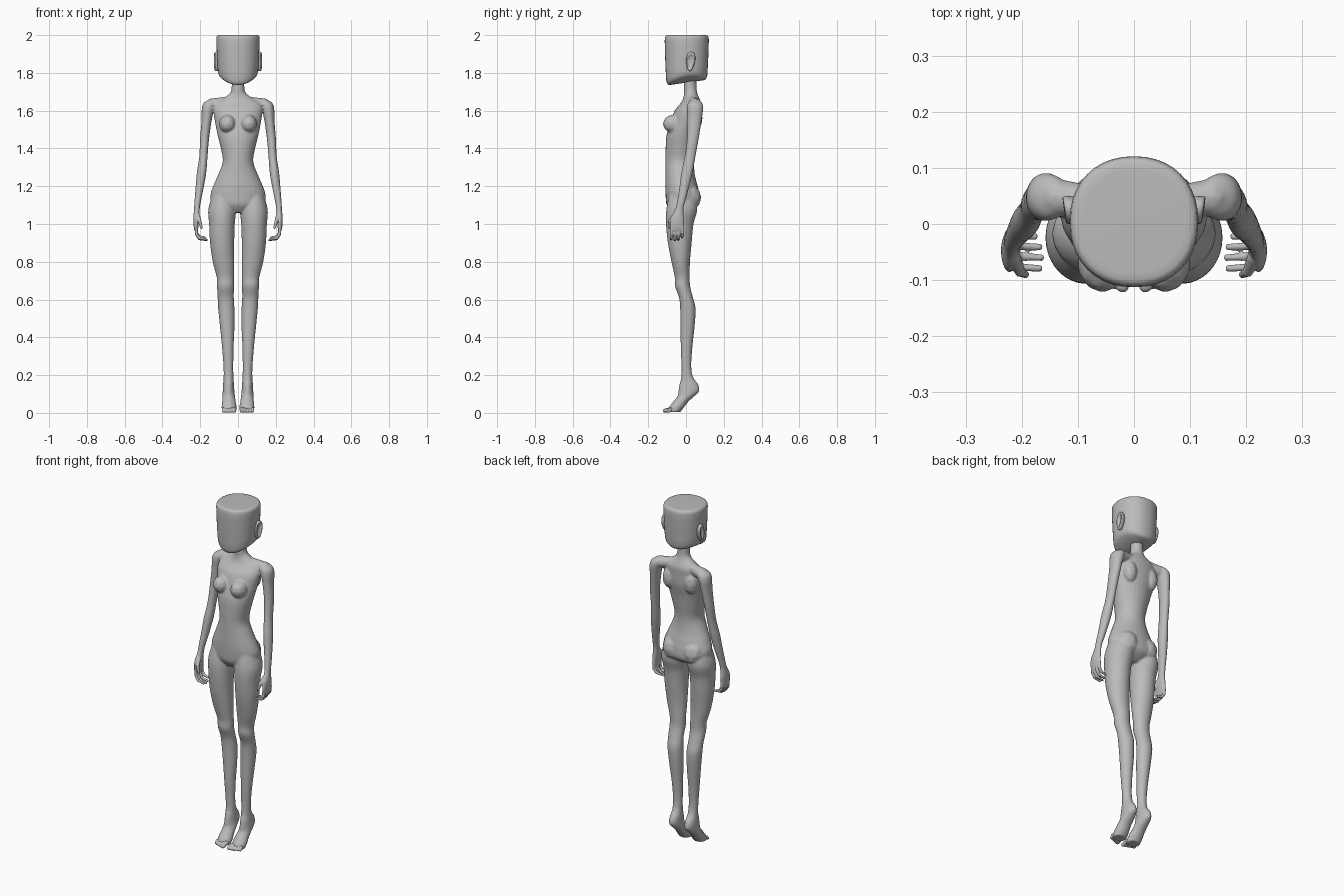
import bpy, bmesh, math
from mathutils import Vector, Matrix

old = bpy.data.objects.get("Cube")
if old:
    bpy.data.objects.remove(old, do_unlink=True)

grey = bpy.data.materials.new("plain grey")
grey.use_nodes = True
grey.diffuse_color = (0.5, 0.5, 0.5, 1)
grey.node_tree.nodes["Principled BSDF"].inputs["Base Color"].default_value = (0.5, 0.5, 0.5, 1)


def skin(bm, loops):
    """Join closed point loops into a capped tube."""
    rows = [[bm.verts.new(p) for p in loop] for loop in loops]
    n = len(rows[0])
    for a, b in zip(rows, rows[1:]):
        for i in range(n):
            j = (i + 1) % n
            bm.faces.new((a[i], a[j], b[j], b[i]))
    bm.faces.new(rows[0][::-1])
    bm.faces.new(rows[-1])


def loft(bm, rings, side=1, steps=4, n=28):
    """Smooth limb through level ellipses given as (x, y, z, rx, ry)."""
    pts = [rings[0]] + list(rings) + [rings[-1]]
    path = []
    for a, b, c, d in zip(pts, pts[1:], pts[2:], pts[3:]):
        for k in range(steps):
            t = k / steps
            path.append([q + t / 2 * (r - p + t * (2 * p - 5 * q + 4 * r - s + t * (3 * (q - r) + s - p)))
                         for p, q, r, s in zip(a, b, c, d)])
    path.append(rings[-1])
    turn = [math.tau * i / n for i in range(n)]
    skin(bm, [[(side * (x + rx * math.cos(a)), y + ry * math.sin(a), z) for a in turn]
              for x, y, z, rx, ry in path])


def blob(bm, loc, size, side=1):
    m = Matrix.Translation((side * loc[0], loc[1], loc[2])) @ Matrix.Diagonal((*size, 1))
    bmesh.ops.create_icosphere(bm, subdivisions=2, radius=1, matrix=m)


def chain(bm, points, r0, r1, side=1, steps=6):
    """Rounded tapering rod along a polyline."""
    pts = [Vector(p) for p in points]
    total = (len(pts) - 1) * steps
    for k in range(total + 1):
        i = min(k // steps, len(pts) - 2)
        r = r0 + (r1 - r0) * k / total
        blob(bm, pts[i].lerp(pts[i + 1], k / steps - i), (r, r, r), side)


def finish(bm, name, voxel=0, smooth=0):
    bmesh.ops.recalc_face_normals(bm, faces=bm.faces)
    mesh = bpy.data.meshes.new(name)
    bm.to_mesh(mesh)
    bm.free()
    mesh.materials.append(grey)
    mesh.shade_smooth()
    ob = bpy.data.objects.new(name, mesh)
    bpy.context.collection.objects.link(ob)
    if voxel:
        mod = ob.modifiers.new("merge", 'REMESH')
        mod.mode = 'VOXEL'
        mod.voxel_size = voxel
        mod.use_smooth_shade = True
        mod = ob.modifiers.new("soften", 'SMOOTH')
        mod.factor = 0.5
        mod.iterations = smooth
    return ob


# Torso and neck
body = bmesh.new()
loft(body, [(0, -.03, 1.06, .05, .045), (0, -.017, 1.10, .13, .085), (0, -.018, 1.15, .146, .09),
            (0, -.024, 1.2, .132, .086), (0, -.031, 1.26, .106, .078), (0, -.033, 1.33, .081, .076),
            (0, -.028, 1.4, .091, .08), (0, -.02, 1.47, .108, .083), (0, -.002, 1.54, .122, .08),
            (0, .01, 1.6, .13, .07), (0, .026, 1.64, .118, .054), (0, .028, 1.665, .08, .043),
            (0, .025, 1.69, .045, .036), (0, .022, 1.72, .034, .034), (0, .022, 1.79, .034, .033)])

for side in (1, -1):
    # Chest, shoulder blades and seat
    blob(body, (.056, -.067, 1.53), (.046, .056, .05), side)
    blob(body, (.07, .05, 1.56), (.04, .038, .065), side)
    blob(body, (.064, .012, 1.14), (.066, .069, .075), side)
    chain(body, [(.05, .035, 1.647), (.138, .048, 1.632)], .03, .034, side)
    # Arm
    loft(body, [(.135, .048, 1.66, .015, .02), (.148, .048, 1.64, .034, .038),
                (.158, .048, 1.61, .034, .043), (.166, .045, 1.55, .027, .038),
                (.177, .036, 1.45, .024, .031), (.183, .022, 1.36, .022, .029),
                (.193, .005, 1.27, .025, .03), (.205, -.012, 1.18, .021, .025),
                (.216, -.03, 1.1, .016, .021), (.217, -.034, 1.075, .015, .021)], side)
    # Leg and raised foot
    loft(body, [(.08, -.02, 1.17, .05, .065), (.084, -.022, 1.08, .073, .082),
                (.085, -.033, 1.0, .068, .073), (.084, -.033, .9, .064, .063),
                (.077, -.028, .8, .057, .049), (.067, -.02, .72, .046, .04),
                (.066, -.018, .67, .045, .04), (.065, 0, .61, .043, .037),
                (.062, .01, .55, .043, .041), (.057, .008, .45, .038, .037),
                (.054, .003, .35, .031, .031), (.051, .002, .25, .026, .026),
                (.05, .006, .19, .026, .031), (.05, .015, .15, .029, .05),
                (.05, .015, .115, .031, .055), (.049, .001, .09, .033, .045),
                (.048, -.027, .06, .036, .04), (.047, -.05, .03, .04, .04),
                (.047, -.064, .004, .037, .034)], side)
finish(body, "body", .005, 6)

for side, word in ((1, "left"), (-1, "right")):
    # Hand: palm, thumb and four curled fingers
    hand = bmesh.new()
    loft(hand, [(.215, -.029, 1.11, .0145, .019), (.218, -.037, 1.07, .015, .023),
                (.221, -.047, 1.03, .016, .035), (.222, -.048, .99, .013, .038),
                (.221, -.047, .965, .009, .035)], side)
    for i, curl in enumerate((.95, 1, .95, .8)):
        y = -.075 + .019 * i
        chain(hand, [(.222, y, .985), (.22, y, .985 - .04 * curl),
                     (.205, y - .002, .985 - .064 * curl),
                     (.222 - .056 * curl, y - .004, .985 - .07 * curl)], .0095, .0065, side)
    chain(hand, [(.214, -.06, 1.045), (.203, -.085, 1.015), (.193, -.09, .98)], .013, .007, side)
    finish(hand, word + "_hand", .003, 2)

    # Toes
    toes = bmesh.new()
    for i in range(5):
        x, r = .02 + .0145 * i, .0115 - .001 * i
        chain(toes, [(x, -.08, .02), (x, -.111 + .005 * i, r)], r + .001, r, side, 4)
    finish(toes, word + "_toes", .003, 1)

    # Ear: rim around a shallow bowl
    ear = bmesh.new()
    loops = []
    for s, depth in ((.9, -.012), (1, .006), (1, .014), (.92, .018), (.76, .017), (.64, .01), (.2, .008)):
        loop = []
        for k in range(24):
            a = math.tau * k / 24
            y = .024 * s * math.cos(a) * (1 + .25 * math.sin(a))
            loop.append((side * (.106 + depth + y * .15), .024 + y + .004 * math.sin(a), 1.86 + .051 * s * math.sin(a)))
        loops.append(loop)
    skin(ear, loops)
    finish(ear, word + "_ear")

# Head: rounded block with a flat crown and a jaw that drops to the chin
head = bmesh.new()
loops = []
for t, s in ((0, .05), (0, .4), (0, .78), (.012, .86), (.04, .91), (.1, .945), (.25, .965), (.5, .99),
             (.75, 1.01), (.9, 1.015), (.955, 1), (.985, .965), (.997, .91), (1, .8), (1, .1)):
    loop = []
    for k in range(40):
        c, d = math.cos(math.tau * k / 40), math.sin(math.tau * k / 40)
        x = .113 * s * math.copysign(abs(c) ** .92, c)
        y = .004 + .115 * s * math.copysign(abs(d) ** .92, d)
        base = 1.748 + .14 * y + 3.5 * x * x
        loop.append((x, y, base + t * (2 - base)))
    loops.append(loop)
skin(head, loops)
finish(head, "head")
